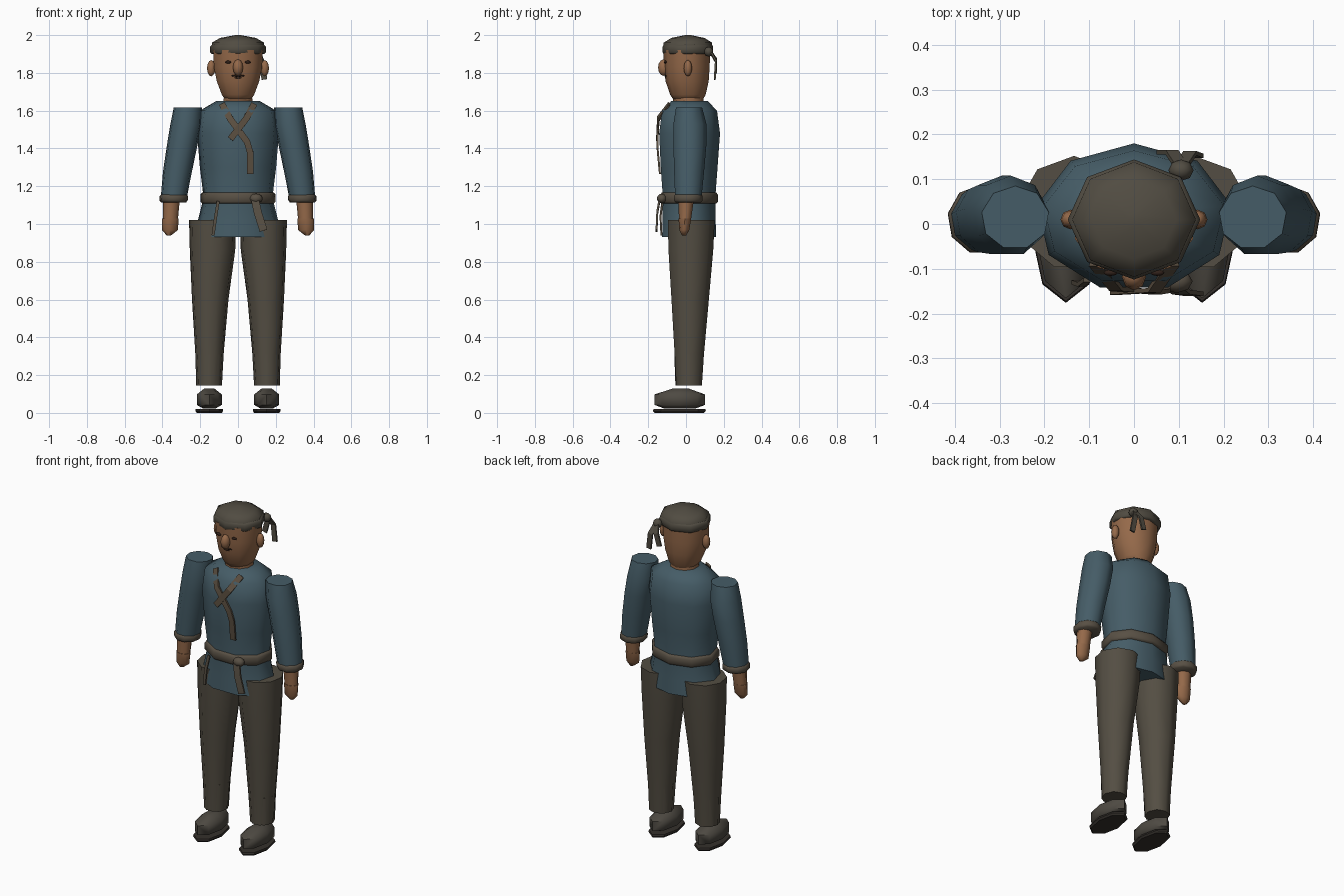
import bpy, bmesh, math
from mathutils import Vector


def material(name, rgb):
    m = bpy.data.materials.new(name)
    m.diffuse_color = (*rgb, 1)
    return m


BLUE = material("tunic blue", (0.060, 0.108, 0.135))
TROUSER = material("trouser brown", (0.088, 0.076, 0.056))
HAT = material("cap olive brown", (0.082, 0.072, 0.054))
BELT = material("sash brown", (0.098, 0.080, 0.058))
STRAP = material("strap brown", (0.105, 0.078, 0.052))
SHOE = material("shoe grey brown", (0.076, 0.068, 0.055))
SOLE = material("sole dark", (0.035, 0.030, 0.025))
SKIN = material("skin", (0.300, 0.142, 0.068))
DARK = material("face dark", (0.030, 0.015, 0.010))


def finish(name, bm, mat, angle=60):
    bmesh.ops.recalc_face_normals(bm, faces=bm.faces)
    me = bpy.data.meshes.new(name)
    bm.to_mesh(me)
    bm.free()
    me.materials.append(mat)
    ob = bpy.data.objects.new(name, me)
    bpy.context.collection.objects.link(ob)
    bpy.ops.object.select_all(action='DESELECT')
    bpy.context.view_layer.objects.active = ob
    ob.select_set(True)
    bpy.ops.object.shade_smooth_by_angle(angle=math.radians(angle))
    return ob


def loft(name, mat, rings, n=9, side=1, start=90, angle=60):
    """Stack of capped elliptical rings (z, cx, cy, rx, ry)."""
    bm = bmesh.new()
    loops = []
    for z, cx, cy, rx, ry in rings:
        ang = [math.radians(start + 360 * i / n) for i in range(n)]
        loops.append([bm.verts.new((side * (cx + rx * math.cos(a)), cy + ry * math.sin(a), z)) for a in ang])
    for a, b in zip(loops, loops[1:]):
        for i in range(n):
            j = (i + 1) % n
            bm.faces.new((a[i], a[j], b[j], b[i]))
    bm.faces.new(loops[0])
    bm.faces.new(loops[-1])
    return finish(name, bm, mat, angle)


def blob(name, mat, loc, size, u=8, v=6):
    """Low-poly ellipsoid."""
    bm = bmesh.new()
    bmesh.ops.create_uvsphere(bm, u_segments=u, v_segments=v, radius=1)
    for w in bm.verts:
        w.co = Vector([c + k * s for c, k, s in zip(loc, w.co, size)])
    return finish(name, bm, mat)


def ribbon(name, mat, path, width, thick=0.01):
    """Flat cloth strip that follows a path and faces front/back."""
    bm = bmesh.new()
    pts = [Vector(p) for p in path]
    loops = []
    for i, p in enumerate(pts):
        t = pts[min(i + 1, len(pts) - 1)] - pts[max(i - 1, 0)]
        w = t.cross(Vector((0, 1, 0))).normalized() * width / 2
        d = w.cross(t).normalized() * thick / 2
        loops.append([bm.verts.new(p + q) for q in (w + d, w - d, -w - d, d - w)])
    for a, b in zip(loops, loops[1:]):
        for i in range(4):
            j = (i + 1) % 4
            bm.faces.new((a[i], a[j], b[j], b[i]))
    bm.faces.new(loops[0])
    bm.faces.new(loops[-1])
    return finish(name, bm, mat, 30)


# Tunic with short skirt
loft("tunic", BLUE, [
    (0.93, 0, 0.012, 0.235, 0.147), (1.02, 0, 0.012, 0.215, 0.145),
    (1.14, 0, 0.012, 0.185, 0.143), (1.30, 0, 0.012, 0.205, 0.155),
    (1.48, 0, 0.014, 0.220, 0.166), (1.60, 0, 0.014, 0.205, 0.150),
    (1.652, 0, 0.016, 0.115, 0.098)])

# Waist sash, knot and hanging ends
loft("sash", BELT, [
    (1.108, 0, 0.012, 0.193, 0.148), (1.118, 0, 0.012, 0.202, 0.157),
    (1.155, 0, 0.012, 0.202, 0.157), (1.168, 0, 0.012, 0.193, 0.148)])
blob("sash_knot", BELT, (0.095, -0.128, 1.135), (0.036, 0.026, 0.026))
ribbon("sash_end_long", BELT, [(0.09, -0.14, 1.13), (0.105, -0.152, 1.06), (0.135, -0.156, 0.965)], 0.042)
ribbon("sash_end_short", BELT, [(-0.105, -0.125, 1.12), (-0.118, -0.135, 1.04), (-0.132, -0.13, 0.94)], 0.016)

# Crossed chest straps
ribbon("chest_strap_long", STRAP, [(-0.085, -0.09, 1.635), (-0.04, -0.145, 1.555),
       (0.048, -0.152, 1.435), (0.064, -0.149, 1.38), (0.065, -0.138, 1.265)], 0.034)
ribbon("chest_strap_short", STRAP, [(0.085, -0.09, 1.635), (0.045, -0.148, 1.56), (-0.04, -0.153, 1.45)], 0.034)

for s, tag in ((1, "right"), (-1, "left")):
    # Sleeve, cuff and hand
    loft("sleeve_" + tag, BLUE, [
        (1.14, 0.340, 0.010, 0.070, 0.072), (1.28, 0.320, 0.014, 0.078, 0.082),
        (1.42, 0.295, 0.018, 0.082, 0.090), (1.53, 0.275, 0.018, 0.084, 0.090),
        (1.618, 0.265, 0.014, 0.076, 0.071)], side=s)
    loft("cuff_" + tag, BELT, [
        (1.115, 0.341, 0.010, 0.068, 0.070), (1.125, 0.341, 0.010, 0.076, 0.078),
        (1.148, 0.340, 0.010, 0.076, 0.078), (1.158, 0.339, 0.010, 0.068, 0.070)], side=s)
    loft("wrist_" + tag, SKIN, [(1.025, 0.358, -0.005, 0.040, 0.032),
         (1.13, 0.352, 0.0, 0.044, 0.042)], n=8, side=s)
    loft("hand_" + tag, SKIN, [(0.94, 0.366, -0.010, 0.012, 0.012), (0.968, 0.360, -0.009, 0.042, 0.026),
         (1.03, 0.358, -0.006, 0.044, 0.034)], n=8, side=s)
    # Trouser leg and lower wrap
    loft("trouser_" + tag, TROUSER, [
        (0.145, 0.153, 0.014, 0.066, 0.070), (0.31, 0.151, 0.015, 0.076, 0.080),
        (0.60, 0.147, 0.019, 0.098, 0.102), (0.86, 0.135, 0.022, 0.122, 0.122),
        (1.02, 0.134, 0.024, 0.127, 0.128)], side=s)
    loft("trouser_hem_" + tag, TROUSER, [
        (0.145, 0.153, 0.014, 0.068, 0.070), (0.31, 0.151, 0.015, 0.075, 0.077)], n=8, side=s)
    # Shoe and sole
    loft("shoe_" + tag, SHOE, [
        (0.024, 0.152, -0.033, 0.034, 0.085), (0.042, 0.152, -0.033, 0.066, 0.133),
        (0.098, 0.152, -0.033, 0.066, 0.133), (0.128, 0.152, -0.028, 0.028, 0.045)], n=8, side=s)
    loft("sole_" + tag, SOLE, [
        (0.0, 0.152, -0.035, 0.066, 0.130), (0.010, 0.152, -0.035, 0.074, 0.141),
        (0.020, 0.152, -0.035, 0.072, 0.137)], n=8, side=s, angle=30)
    # Ear and eye
    blob("ear_" + tag, SKIN, (s * 0.142, 0.01, 1.825), (0.022, 0.022, 0.043))
    blob("eye_" + tag, DARK, (s * 0.052, -0.109, 1.857), (0.016, 0.007, 0.008))

# Neck and head
loft("neck", SKIN, [(1.60, 0, 0.014, 0.085, 0.082), (1.68, 0, 0.012, 0.078, 0.080)], n=10)
loft("head", SKIN, [
    (1.655, 0, 0.012, 0.070, 0.076), (1.685, 0, 0.010, 0.090, 0.094),
    (1.755, 0, 0.006, 0.118, 0.114), (1.83, 0, 0.004, 0.134, 0.121),
    (1.92, 0, 0.004, 0.138, 0.124)], n=10)
blob("nose", SKIN, (0, -0.118, 1.828), (0.027, 0.030, 0.044))
blob("mouth", DARK, (0, -0.108, 1.785), (0.036, 0.007, 0.006))
blob("lower_lip", DARK, (0, -0.106, 1.774), (0.018, 0.006, 0.004))

# Cap crown, wrapped band, knot and two tails
loft("cap_crown", HAT, [
    (1.93, 0, 0.010, 0.140, 0.130), (1.960, 0, 0.010, 0.138, 0.128),
    (1.985, 0, 0.010, 0.095, 0.088), (2.0, 0, 0.010, 0.015, 0.015)], n=8)
loft("cap_band", HAT, [
    (1.900, 0, 0.010, 0.140, 0.127), (1.908, 0, 0.010, 0.148, 0.134),
    (1.938, 0, 0.010, 0.148, 0.134), (1.950, 0, 0.010, 0.138, 0.127)], n=8)
blob("cap_knot", HAT, (0.105, 0.120, 1.912), (0.028, 0.024, 0.026))
ribbon("cap_tail_long", HAT, [(0.105, 0.128, 1.915), (0.125, 0.158, 1.86), (0.14, 0.152, 1.765)], 0.03)
ribbon("cap_tail_short", HAT, [(0.105, 0.128, 1.915), (0.085, 0.16, 1.87), (0.065, 0.16, 1.80)], 0.03)
